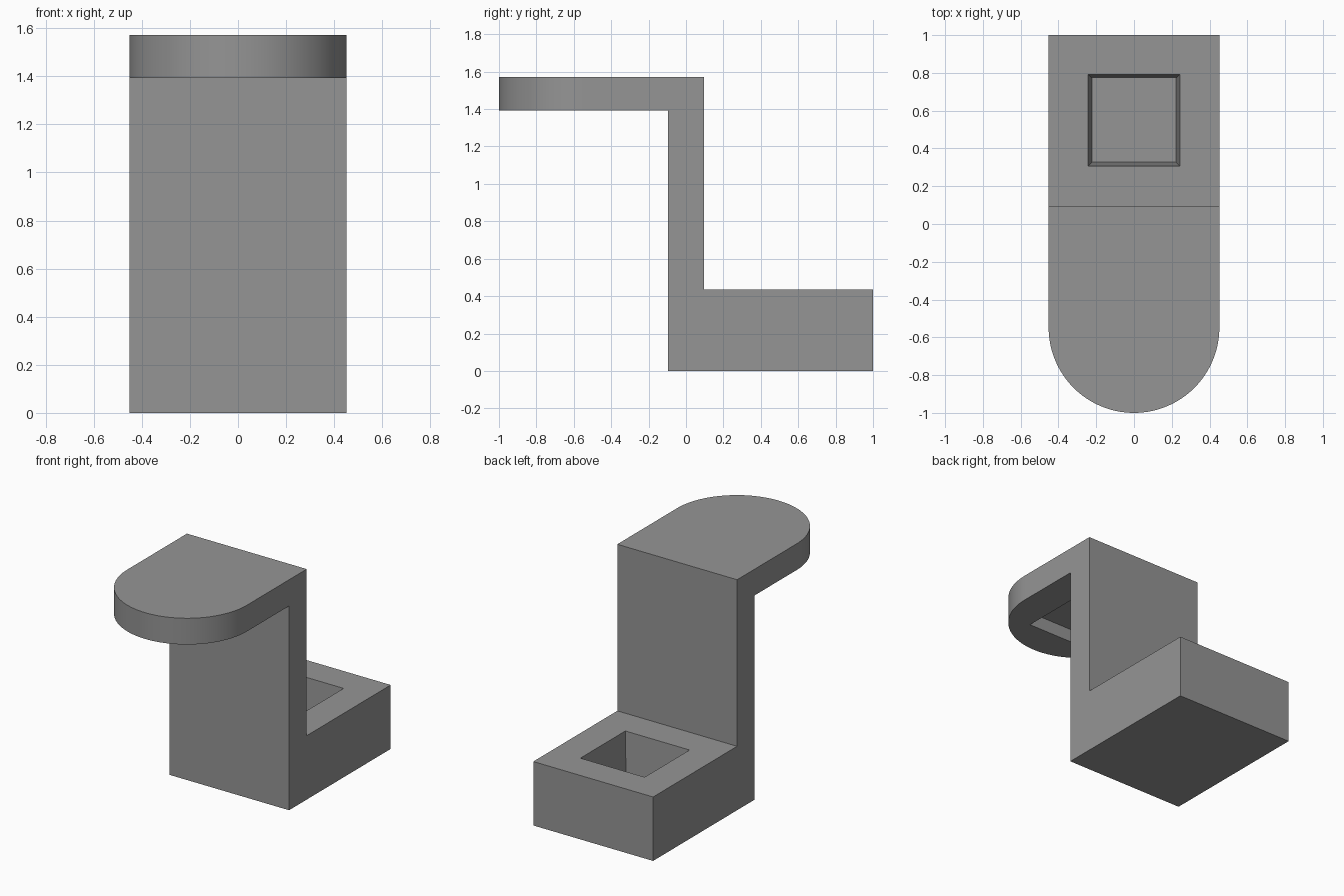
import bpy, bmesh, math
from mathutils import Vector

if "Cube" in bpy.data.objects:
    bpy.data.objects.remove(bpy.data.objects["Cube"])

HALF_W = 0.452      # half width of the bracket
ARC_Y = -0.548      # centre of the rounded end

grey = bpy.data.materials.new("grey")
grey.diffuse_color = (0.3, 0.3, 0.3, 1)
grey.use_nodes = True
grey.node_tree.nodes["Principled BSDF"].inputs["Base Color"].default_value = grey.diffuse_color


def loft(name, lower, upper):
    """Closed solid between two matching outlines."""
    bm = bmesh.new()
    a = [bm.verts.new(p) for p in lower]
    b = [bm.verts.new(p) for p in upper]
    bm.faces.new(a)
    bm.faces.new(b)
    n = len(a)
    for i in range(n):
        bm.faces.new((a[i], a[(i + 1) % n], b[(i + 1) % n], b[i]))
    bmesh.ops.recalc_face_normals(bm, faces=bm.faces)
    mesh = bpy.data.meshes.new(name)
    bm.to_mesh(mesh)
    bm.free()
    mesh.materials.append(grey)
    obj = bpy.data.objects.new(name, mesh)
    bpy.context.collection.objects.link(obj)
    return obj


def square(y, half, z):
    return [Vector((sx * half, y + sy * half, z))
            for sx, sy in ((-1, -1), (1, -1), (1, 1), (-1, 1))]


# Stepped side profile: base, upright and overhanging plate
profile = [(-0.095, 0), (1, 0), (1, 0.436), (0.095, 0.436),
           (0.095, 1.572), (-1.1, 1.572), (-1.1, 1.393), (-0.095, 1.393)]
bracket = loft("bracket", [(-0.6, y, z) for y, z in profile],
               [(0.6, y, z) for y, z in profile])

# Plan outline with the rounded front end
outline = [(HALF_W, 1.1), (-HALF_W, 1.1)]
for i in range(65):
    t = math.pi + math.pi * i / 64
    outline.append((HALF_W * math.cos(t), ARC_Y + HALF_W * math.sin(t)))
plan = loft("plan_cutter", [(x, y, -0.1) for x, y in outline],
            [(x, y, 1.7) for x, y in outline])

# Tapered socket in the base and shallow recess under the plate
socket = loft("socket_cutter", square(0.55, 0.222, 0.09),
              square(0.55, 0.2435, 0.456))
recess = loft("recess_cutter", square(ARC_Y, 0.222, 1.3),
              square(ARC_Y, 0.222, 1.483))

cutters = [(plan, 'INTERSECT'), (socket, 'DIFFERENCE'), (recess, 'DIFFERENCE')]
for cutter, operation in cutters:
    mod = bracket.modifiers.new(cutter.name, 'BOOLEAN')
    mod.object = cutter
    mod.operation = operation
    mod.solver = 'EXACT'

# Bake the cuts and drop the cutters
bpy.context.view_layer.update()
baked = bpy.data.meshes.new_from_object(
    bracket.evaluated_get(bpy.context.evaluated_depsgraph_get()))
bracket.modifiers.clear()
bracket.data = baked
baked.materials.clear()
baked.materials.append(grey)
for poly in baked.polygons:
    poly.material_index = 0
for cutter, _ in cutters:
    bpy.data.objects.remove(cutter)

bpy.context.view_layer.objects.active = bracket
bracket.select_set(True)
bpy.ops.object.shade_smooth_by_angle(angle=math.radians(30))
